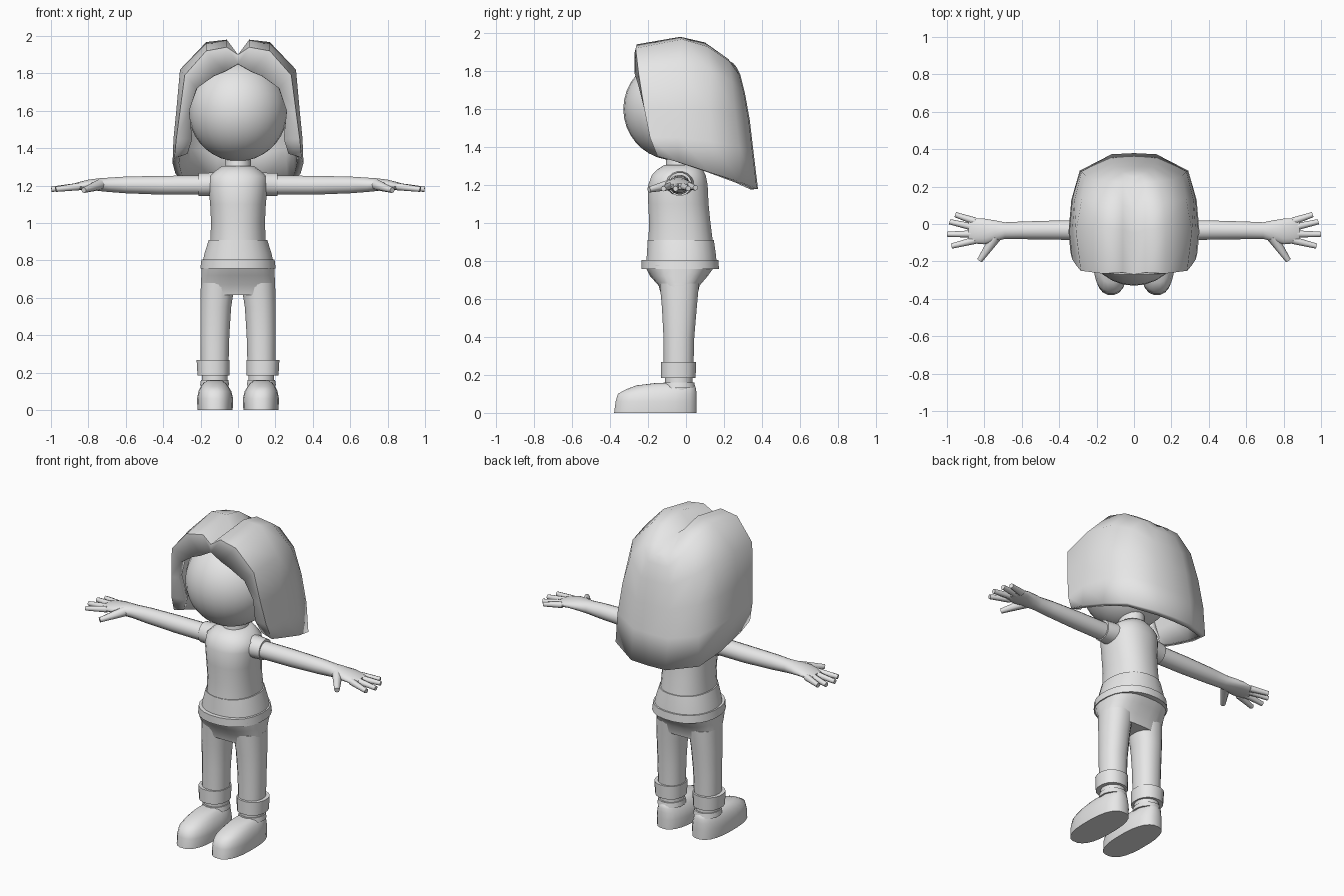
import bpy, bmesh, math
from mathutils import Vector

grey = bpy.data.materials.new("plain_grey")
grey.diffuse_color = (0.8, 0.8, 0.8, 1)


def finish(name, bm, mirror=False, shell=0, fix_normals=True, angle=50):
    """Turn a bmesh into a smooth object, optionally mirrored in x and thickened."""
    if fix_normals:
        bmesh.ops.recalc_face_normals(bm, faces=bm.faces[:])
    mesh = bpy.data.meshes.new(name)
    bm.to_mesh(mesh)
    bm.free()
    mesh.materials.append(grey)
    ob = bpy.data.objects.new(name, mesh)
    bpy.context.collection.objects.link(ob)
    bpy.ops.object.select_all(action='DESELECT')
    ob.select_set(True)
    bpy.context.view_layer.objects.active = ob
    bpy.ops.object.shade_smooth_by_angle(angle=math.radians(angle))
    if mirror:
        m = ob.modifiers.new("mirror", 'MIRROR')
        m.use_clip = True
    if shell:
        s = ob.modifiers.new("thickness", 'SOLIDIFY')
        s.thickness = shell
        s.offset = -1
    return ob


def loft(name, rings, axis='z', n=20, power=1.0, mirror=False):
    """Stack of rounded rings. Each ring is (position, u_min, u_max, v_min, v_max)."""
    bm = bmesh.new()
    loops = []
    for t, u0, u1, v0, v1 in rings:
        loop = []
        for k in range(n):
            a = 2 * math.pi * (k + 0.5) / n
            c, s = math.cos(a), math.sin(a)
            u = (u0 + u1) / 2 + (u1 - u0) / 2 * math.copysign(abs(c) ** power, c)
            v = (v0 + v1) / 2 + (v1 - v0) / 2 * math.copysign(abs(s) ** power, s)
            loop.append(bm.verts.new((u, v, t) if axis == 'z' else (t, u, v)))
        loops.append(loop)
    for a, b in zip(loops, loops[1:]):
        for k in range(n):
            bm.faces.new((a[k], a[(k + 1) % n], b[(k + 1) % n], b[k]))
    bm.faces.new(loops[0])
    bm.faces.new(loops[-1])
    return finish(name, bm, mirror)


def finger(name, a, b, ra, rb):
    """Tapered finger from a to b, mirrored to the other hand."""
    a, b = Vector(a), Vector(b)
    d = b - a
    bm = bmesh.new()
    bmesh.ops.create_cone(bm, cap_ends=True, segments=8, radius1=ra, radius2=rb, depth=d.length)
    mat = d.to_track_quat('Z', 'Y').to_matrix().to_4x4()
    mat.translation = (a + b) / 2
    bmesh.ops.transform(bm, matrix=mat, verts=bm.verts[:])
    finish(name, bm, mirror=True)


# Head and neck
bm = bmesh.new()
bmesh.ops.create_uvsphere(bm, u_segments=28, v_segments=18, radius=1)
for v in bm.verts:
    v.co = (v.co.x * 0.265, v.co.y * 0.27 - 0.06, v.co.z * 0.27 + 1.60)
finish("head", bm)
loft("neck", [(1.25, -.085, .085, -.12, .07), (1.31, -.07, .07, -.105, .06),
              (1.42, -.07, .07, -.105, .06)])

# Hair: strands from the parting down to the lower edge, ordered face opening to back
strands = [
    [(0, -.27, 1.85), (.07, -.27, 1.81), (.13, -.27, 1.785), (.22, -.25, 1.72),
     (.26, -.22, 1.6), (.245, -.18, 1.45), (.27, -.15, 1.37)],
    [(0, -.27, 1.90), (.06, -.26, 1.94), (.17, -.265, 1.92), (.285, -.25, 1.79),
     (.31, -.22, 1.6), (.33, -.19, 1.45), (.34, -.15, 1.35)],
    [(0, -.05, 1.90), (.06, -.03, 1.98), (.17, -.02, 1.967), (.31, -.04, 1.82),
     (.33, -.04, 1.6), (.345, -.04, 1.45), (.35, -.04, 1.32)],
    [(0, .08, 1.90), (.06, .10, 1.95), (.16, .11, 1.93), (.28, .13, 1.8),
     (.32, .12, 1.6), (.33, .13, 1.43), (.335, .13, 1.265)],
    [(0, .20, 1.87), (.06, .22, 1.865), (.13, .23, 1.85), (.22, .24, 1.75),
     (.26, .26, 1.58), (.28, .28, 1.4), (.29, .285, 1.215)],
    [(0, .25, 1.84), (.04, .26, 1.82), (.07, .28, 1.78), (.1, .305, 1.68),
     (.11, .33, 1.54), (.12, .35, 1.37), (.12, .373, 1.18)],
]
strands.append([(0, y + (.006 if j else 0), z) for j, (x, y, z) in enumerate(strands[-1])])
bm = bmesh.new()
grid = [[bm.verts.new(p) for p in s] for s in strands]
for a, b in zip(grid, grid[1:]):
    for j in range(len(a) - 1):
        bm.faces.new((a[j], a[j + 1], b[j + 1], b[j]))
bmesh.ops.remove_doubles(bm, verts=bm.verts[:], dist=0.001)
finish("hair", bm, mirror=True, shell=0.035, fix_normals=False, angle=55)

# Shirt: body, flared lower part, sleeves
loft("shirt_body", [(.90, -.15, .15, -.2, .143), (1.0, -.145, .145, -.195, .13),
                    (1.1, -.15, .15, -.2, .12), (1.2, -.16, .16, -.2, .115),
                    (1.25, -.155, .155, -.182, .105), (1.28, -.12, .12, -.155, .09),
                    (1.305, -.085, .085, -.115, .07)], n=24, power=.9)
loft("shirt_hem", [(.77, -.195, .195, -.212, .165), (.84, -.18, .18, -.207, .158),
                   (.91, -.157, .157, -.203, .148)], n=24, power=.9)
loft("sleeve", [(.10, -.11, .045, 1.14, 1.275), (.15, -.105, .04, 1.143, 1.27),
                (.212, -.095, .03, 1.142, 1.267)], axis='x', n=16, mirror=True)
loft("belt", [(.757, -.203, .203, -.235, .175), (.805, -.197, .197, -.235, .172)],
     n=24, power=.9)

# Trousers: hips, legs, cuffs
loft("hips", [(.615, -.2, .2, -.13, .06), (.67, -.2, .2, -.145, .072),
              (.72, -.197, .197, -.19, .115), (.775, -.195, .195, -.218, .155)],
     n=24, power=.75)
loft("leg", [(.22, .05, .2, -.118, .04), (.40, .045, .203, -.12, .045),
             (.55, .035, .203, -.128, .058), (.68, .015, .2, -.14, .07)],
     n=16, power=.9, mirror=True)
loft("cuff", [(.185, .045, .218, -.133, .052), (.268, .043, .223, -.133, .055)],
     n=16, power=.9, mirror=True)

# Ankles and shoes
loft("ankle", [(.12, .055, .195, -.11, .035), (.22, .055, .195, -.112, .035)],
     n=16, mirror=True)
loft("shoe_collar", [(.13, .045, .205, -.125, .05), (.16, .05, .2, -.12, .045)],
     n=16, mirror=True)
loft("shoe", [(0, .028, .217, -.38, .058), (.06, .025, .22, -.372, .058),
              (.1, .035, .212, -.36, .057), (.125, .05, .2, -.315, .054),
              (.145, .065, .185, -.26, .048), (.157, .085, .165, -.16, .03)],
     n=24, power=.8, mirror=True)

# Arms run into flattened palms
loft("arm", [(.16, -.09, .02, 1.15, 1.255), (.40, -.085, .02, 1.15, 1.253),
             (.60, -.082, .014, 1.158, 1.249), (.69, -.08, .01, 1.165, 1.243),
             (.74, -.095, .02, 1.17, 1.24), (.80, -.11, .03, 1.178, 1.232),
             (.86, -.105, .033, 1.175, 1.217), (.885, -.09, .025, 1.178, 1.208)],
     axis='x', n=16, mirror=True)

# Fingers and thumb
tips = [(.955, .05, 1.185), (.985, .012, 1.182), (.998, -.055, 1.18), (.975, -.118, 1.18)]
for i, tip in enumerate(tips):
    finger(f"finger_{i + 1}", (.85, .015 - .034 * i, 1.195), tip, .02, .014)
finger("thumb", (.74, -.07, 1.205), (.825, -.195, 1.175), .03, .015)
